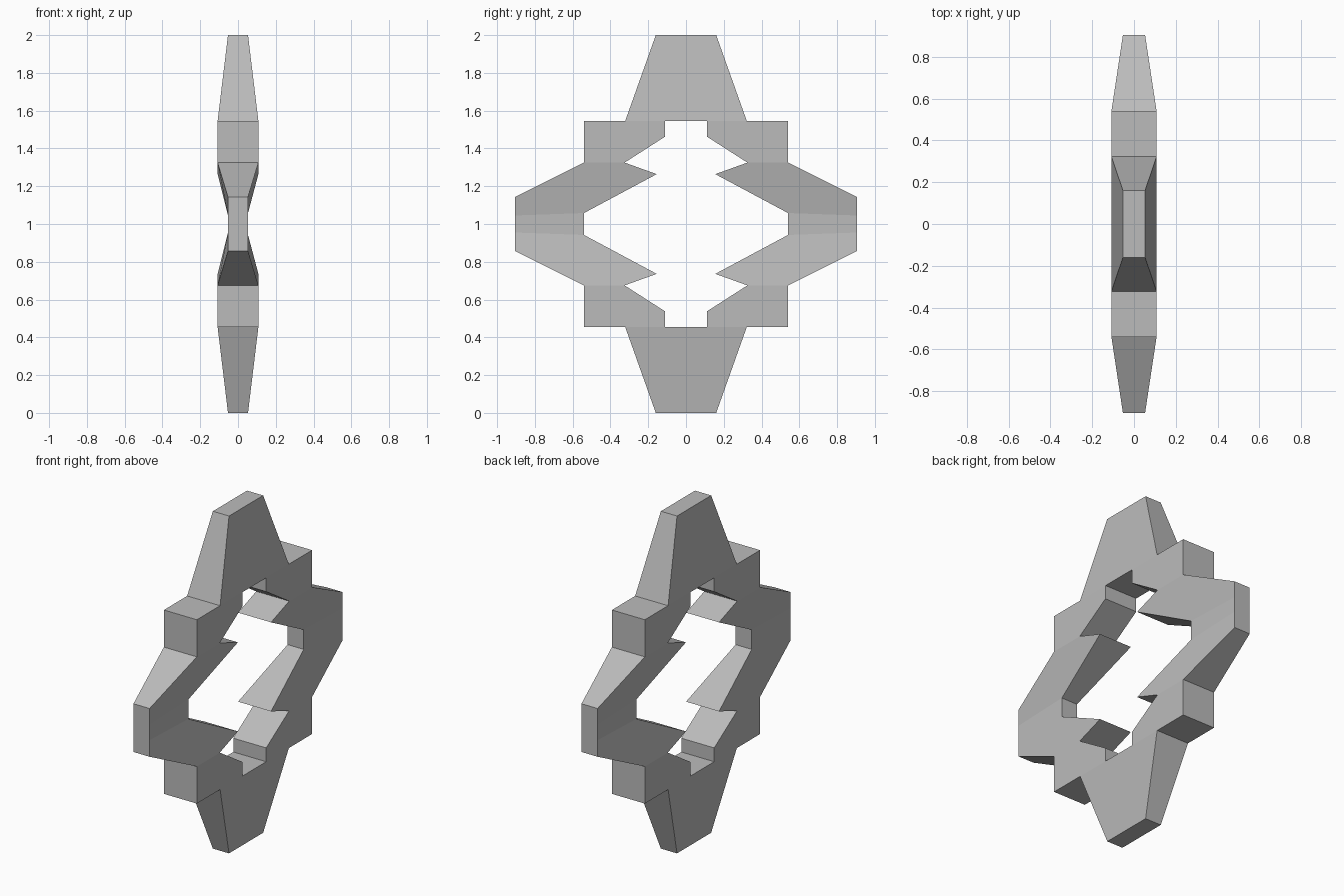
import bpy, bmesh
from collections import Counter

cube = bpy.data.objects.get("Cube")
if cube:
    bpy.data.objects.remove(cube, do_unlink=True)

# One grey material
grey = bpy.data.materials.new("plain grey")
grey.use_nodes = True
colour = (0.5, 0.5, 0.5, 1)
grey.diffuse_color = colour
grey.node_tree.nodes["Principled BSDF"].inputs["Base Color"].default_value = colour

THICK, THIN = 0.108, 0.053   # half thickness of the body and of the tapered ends

# Outline points of one quarter: (y, height above centre, half thickness)
P = dict(
    peak_mid=(0, 1, THIN), peak=(0.16, 1, THIN),
    spire_foot=(0.322, 0.545, THICK), notch_top=(0.11, 0.545, THICK),
    notch_mid=(0, 0.545, THICK), notch_low=(0.11, 0.463, THICK),
    shoulder_top=(0.54, 0.545, THICK), shoulder_low=(0.54, 0.325, THICK),
    cleft=(0.325, 0.325, THICK), barb=(0.155, 0.264, THICK),
    wing_tip=(0.904, 0.143, THIN), wing_band=(0.904, 0.045, THIN),
    wing_inner=(0.54, 0.058, THIN),
    tip_mid=(0.904, 0, THIN), inner_mid=(0.54, 0, THIN),
)

# Each part is a list of side faces, each face a loop of outline points
PARTS = {
    "end_spires": ["peak_mid peak spire_foot notch_top notch_mid"],
    "shoulder_blocks": ["notch_top spire_foot shoulder_top shoulder_low cleft notch_low"],
    "side_wings": ["cleft shoulder_low wing_tip wing_band wing_inner barb",
                   "wing_inner wing_band tip_mid inner_mid"],
}


def edges(face):
    names = face.split()
    return list(zip(names, names[1:] + names[:1]))


def on_mirror_plane(a, b):
    return any(P[a][i] == 0 and P[b][i] == 0 for i in (0, 1))


# Joints between faces are used twice and need no wall
uses = Counter(frozenset(e) for faces in PARTS.values() for f in faces for e in edges(f))


def build(name, faces):
    bm = bmesh.new()
    verts = {}

    def vert(point, side):
        if (point, side) not in verts:
            y, z, x = P[point]
            verts[point, side] = bm.verts.new((side * x, y, z))
        return verts[point, side]

    # Outline runs clockwise in y-z, so the -x side keeps its order
    for face in faces:
        names = face.split()
        bm.faces.new([vert(n, -1) for n in names])
        bm.faces.new([vert(n, 1) for n in reversed(names)])
        for a, b in edges(face):
            if uses[frozenset((a, b))] == 1 and not on_mirror_plane(a, b):
                bm.faces.new([vert(b, -1), vert(a, -1), vert(a, 1), vert(b, 1)])
    mesh = bpy.data.meshes.new(name)
    bm.normal_update()
    # Make sure the +x face looks outward
    right = max(bm.faces, key=lambda f: f.calc_center_median().x)
    if right.normal.x < 0:
        bmesh.ops.reverse_faces(bm, faces=bm.faces[:])
    bm.to_mesh(mesh)
    bm.free()
    mesh.materials.append(grey)
    obj = bpy.data.objects.new(name, mesh)
    bpy.context.collection.objects.link(obj)
    obj.location.z = 1
    # Mirror front to back and top to bottom
    mirror = obj.modifiers.new("mirror", "MIRROR")
    mirror.use_axis = (False, True, True)
    mirror.merge_threshold = 0.0005


for part, faces in PARTS.items():
    build(part, faces)
